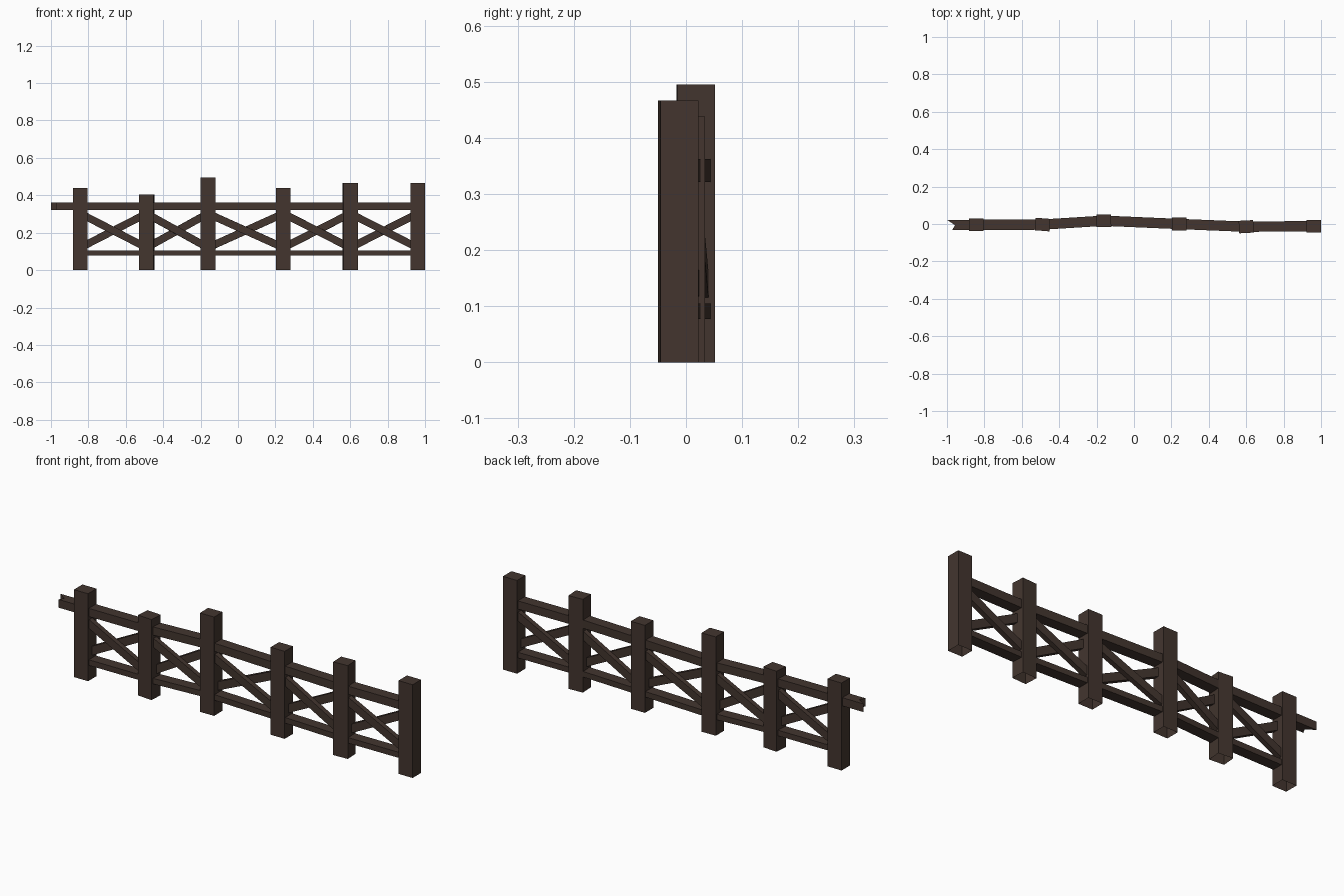
import bpy, bmesh, math
from mathutils import Vector, Matrix

if "Cube" in bpy.data.objects:
    bpy.data.objects.remove(bpy.data.objects["Cube"])

wood = bpy.data.materials.new("dark brown wood")
wood.diffuse_color = (0.056, 0.036, 0.028, 1)
wood.use_nodes = True
wood.node_tree.nodes["Principled BSDF"].inputs["Base Color"].default_value = wood.diffuse_color


def finish(name, bm):
    bmesh.ops.recalc_face_normals(bm, faces=bm.faces)
    me = bpy.data.meshes.new(name)
    bm.to_mesh(me)
    bm.free()
    me.materials.append(wood)
    ob = bpy.data.objects.new(name, me)
    bpy.context.collection.objects.link(ob)
    return ob


def beam(name, a, b, depth, height):
    """Box running from a to b, its depth kept horizontal."""
    a, b = Vector(a), Vector(b)
    u = (b - a).normalized()
    side = Vector((0, 0, 1)).cross(u).normalized()
    up = u.cross(side)
    rot = Matrix((u, side, up)).transposed().to_4x4()
    size = Matrix.Diagonal(((b - a).length, depth, height, 1))
    bm = bmesh.new()
    bmesh.ops.create_cube(bm, size=1, matrix=Matrix.Translation((a + b) / 2) @ rot @ size)
    return finish(name, bm)


# Posts: x, y, height, turn in degrees
posts = [(-0.843, -0.005, 0.438, 0), (-0.489, -0.003, 0.403, -4.5),
         (-0.161, 0.0175, 0.495, 1), (0.243, 0.0, 0.438, 0),
         (0.600, -0.0145, 0.467, 3), (0.960, -0.0115, 0.467, 0)]

for i, (x, y, h, turn) in enumerate(posts):
    bm = bmesh.new()
    m = (Matrix.Translation((x, y, h / 2)) @ Matrix.Rotation(math.radians(turn), 4, 'Z')
         @ Matrix.Diagonal((0.078, 0.067, h, 1)))
    bmesh.ops.create_cube(bm, size=1, matrix=m)
    bmesh.ops.recalc_face_normals(bm, faces=bm.faces)
    # posts are open underneath
    bmesh.ops.delete(bm, geom=[f for f in bm.faces if f.normal.z < -0.9], context='FACES')
    finish(f"post_{i + 1}", bm)

# Rails and crossed braces in every bay
for i, (p, q) in enumerate(zip(posts, posts[1:])):
    (x0, y0), (x1, y1) = p[:2], q[:2]
    n = i + 1
    beam(f"top_rail_{n}", (x0, y0, 0.342), (x1, y1, 0.342), 0.055, 0.041)
    beam(f"bottom_rail_{n}", (x0, y0, 0.091), (x1, y1, 0.091), 0.055, 0.028)
    beam(f"front_brace_{n}", (x0, y0 - 0.012, 0.302), (x1, y1 - 0.012, 0.12), 0.025, 0.04)
    beam(f"back_brace_{n}", (x0, y0 + 0.012, 0.12), (x1, y1 + 0.012, 0.302), 0.025, 0.04)

# Broken rail stub with a notched end
outline = [(-0.84, 0.0225), (-1.0, 0.0225), (-0.957, -0.006), (-0.972, -0.0325), (-0.84, -0.0325)]
bm = bmesh.new()
face = bm.faces.new([bm.verts.new((x, y, 0.3215)) for x, y in outline])
ext = bmesh.ops.extrude_face_region(bm, geom=[face])
bmesh.ops.translate(bm, vec=(0, 0, 0.041),
                    verts=[v for v in ext["geom"] if isinstance(v, bmesh.types.BMVert)])
finish("broken_rail_stub", bm)
